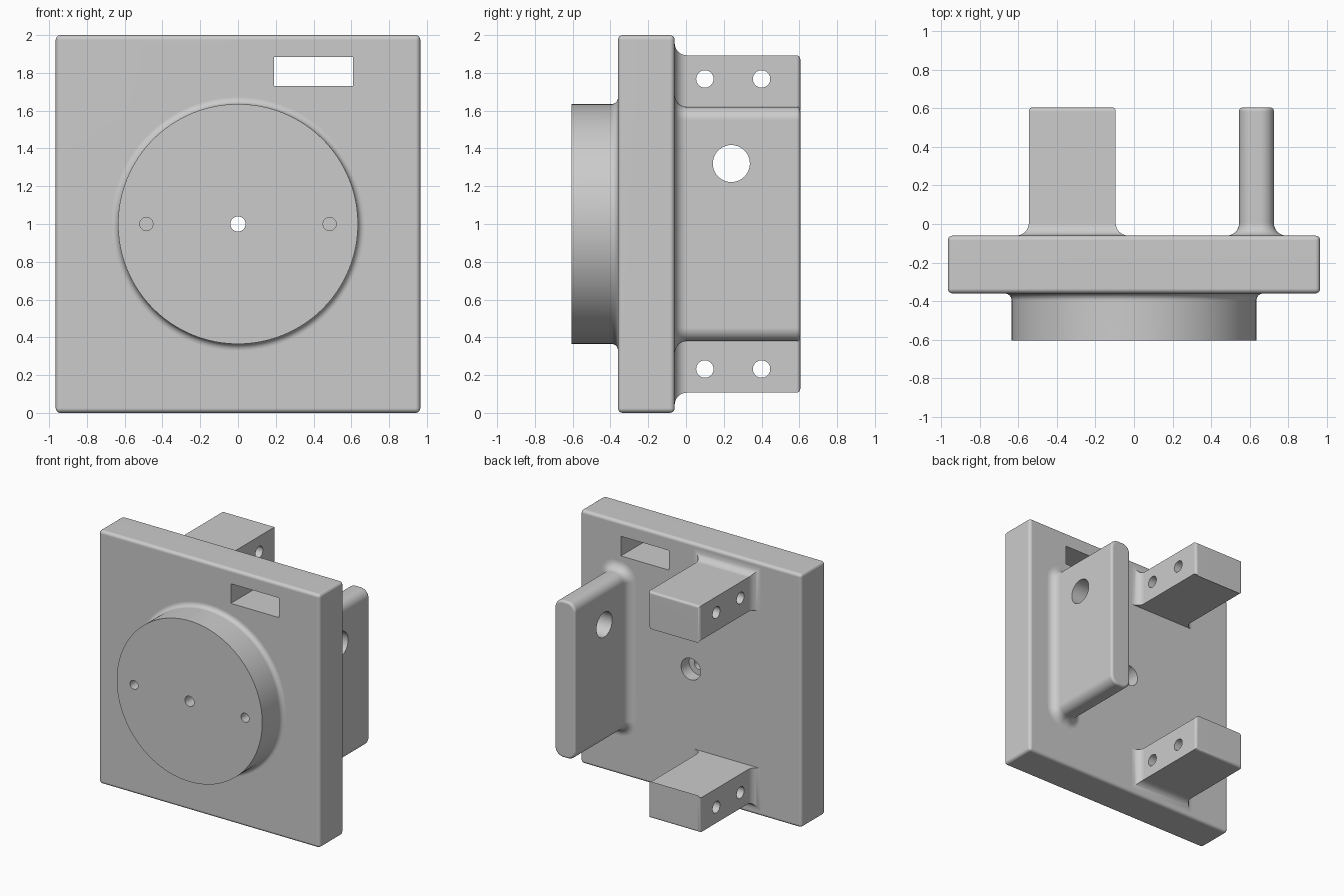
import bpy, bmesh
from math import sin, cos, pi, radians
from mathutils import Matrix

cube = bpy.data.objects.get("Cube")
if cube:
    bpy.data.objects.remove(cube, do_unlink=True)

grey = bpy.data.materials.new("plain_grey")
grey.use_nodes = True
grey.diffuse_color = (0.6, 0.6, 0.6, 1)
grey.node_tree.nodes["Principled BSDF"].inputs["Base Color"].default_value = (0.6, 0.6, 0.6, 1)

BACK, FRONT, END = -0.06, -0.36, 0.605


def make(name, bm):
    bmesh.ops.recalc_face_normals(bm, faces=bm.faces)
    mesh = bpy.data.meshes.new(name)
    bm.to_mesh(mesh)
    bm.free()
    mesh.materials.append(grey)
    ob = bpy.data.objects.new(name, mesh)
    bpy.context.collection.objects.link(ob)
    return ob


def box(name, x, y, z, bevel=0):
    bm = bmesh.new()
    size = [b - a for a, b in (x, y, z)]
    mid = [(a + b) / 2 for a, b in (x, y, z)]
    bmesh.ops.create_cube(bm, size=1, matrix=Matrix.Translation(mid) @ Matrix.Diagonal((*size, 1)))
    if bevel:
        bmesh.ops.bevel(bm, geom=bm.edges[:], offset=bevel, segments=4, profile=0.5, affect='EDGES')
    return make(name, bm)


def rod(axis, radius, start, end, a, b):
    """Round cutter along x (a, b = y, z) or along y (a, b = x, z)."""
    bm = bmesh.new()
    mid = (start + end) / 2
    if axis == 'X':
        place = Matrix.Translation((mid, a, b)) @ Matrix.Rotation(pi / 2, 4, 'Y')
    else:
        place = Matrix.Translation((a, mid, b)) @ Matrix.Rotation(pi / 2, 4, 'X')
    bmesh.ops.create_cone(bm, cap_ends=True, segments=40, radius1=radius, radius2=radius,
                          depth=end - start, matrix=place)
    return make("hole_cutter", bm)


def loft(name, section, stations):
    """Skin between sections in the xz plane; each station is (y, offset)."""
    bm = bmesh.new()
    rings = [[bm.verts.new((x, y, z)) for x, z in section(off)] for y, off in stations]
    for lower, upper in zip(rings, rings[1:]):
        for i in range(len(lower)):
            bm.faces.new((lower[i - 1], lower[i], upper[i], upper[i - 1]))
    bm.faces.new(rings[0])
    bm.faces.new(rings[-1])
    return make(name, bm)


def fillet(base, r, way=1, steps=8):
    """Stations of a concave flare where a part meets the plate."""
    angles = [pi / 2 * i / steps for i in range(steps + 1)]
    return [(base - way * 0.03, r)] + [(base + way * r * (1 - cos(a)), r * (1 - sin(a))) for a in angles]


def rounded_end(r=0.02, steps=4):
    angles = [pi / 2 * i / steps for i in range(steps + 1)]
    return [(END - r + r * sin(a), -r * (1 - cos(a))) for a in angles]


def cut(ob, cutters):
    for cutter in cutters:
        mod = ob.modifiers.new("cut", 'BOOLEAN')
        mod.object, mod.operation, mod.solver = cutter, 'DIFFERENCE', 'EXACT'
        bpy.context.view_layer.objects.active = ob
        bpy.ops.object.modifier_apply(modifier=mod.name)
        bpy.data.objects.remove(cutter, do_unlink=True)


def finish(ob):
    bpy.ops.object.select_all(action='DESELECT')
    ob.select_set(True)
    bpy.context.view_layer.objects.active = ob
    bpy.ops.object.shade_smooth_by_angle(angle=radians(32))
    ob.modifiers.new("flat_normals", 'WEIGHTED_NORMAL').keep_sharp = True


# Square plate with window slot and counterbored centre hole
plate = box("plate", (-0.965, 0.965), (FRONT, BACK), (0, 2), bevel=0.025)
cut(plate, [box("slot_cutter", (0.19, 0.61), (-0.5, 0.1), (1.73, 1.885)),
            rod('Y', 0.04, -0.5, 0.1, 0, 1),
            rod('Y', 0.085, BACK - 0.1, 0.1, 0, 1)])
finish(plate)


# Round boss on the front with a centre hole and two blind holes
def circle(off):
    n = 128
    return [((0.635 + off) * cos(2 * pi * i / n), 1 + (0.635 + off) * sin(2 * pi * i / n)) for i in range(n)]


boss = loft("front_boss", circle, fillet(FRONT, 0.035, way=-1) + [(-0.605, 0)])
cut(boss, [rod('Y', 0.04, -0.7, -0.2, 0, 1)] +
    [rod('Y', 0.035, -0.7, -0.45, x, 1) for x in (-0.485, 0.485)])
finish(boss)


# Upper and lower drilled blocks, flared on the outer side and both flanks
def block_section(side):
    def section(off):
        inner, outer = 1 + side * (0.622 + min(off, 0)), 1 + side * (0.893 + off)
        left, right = -0.095 + off, -0.545 - off
        return [(right, inner), (left, inner), (left, outer), (right, outer)]
    return section


for name, side in (("upper_block", 1), ("lower_block", -1)):
    block = loft(name, block_section(side), fillet(BACK, 0.065) + rounded_end())
    cut(block, [rod('X', 0.046, -0.8, 0.2, y, 1 + side * 0.768) for y in (0.1, 0.4)])
    finish(block)


# Upright rib with rounded corners and a cross hole
def rib_section(off):
    r, steps = 0.07 + off, 8
    points = []
    for quarter, (sx, sz) in enumerate(((1, 1), (-1, 1), (-1, -1), (1, -1))):
        for i in range(steps + 1):
            a = pi / 2 * (quarter + i / steps)
            points.append((0.635 + sx * 0.02 + r * cos(a), 1 + sz * 0.55 + r * sin(a)))
    return points


rib = loft("side_rib", rib_section, fillet(BACK, 0.065) + rounded_end())
cut(rib, [rod('X', 0.098, 0.3, 0.95, 0.24, 1.32)])
finish(rib)
